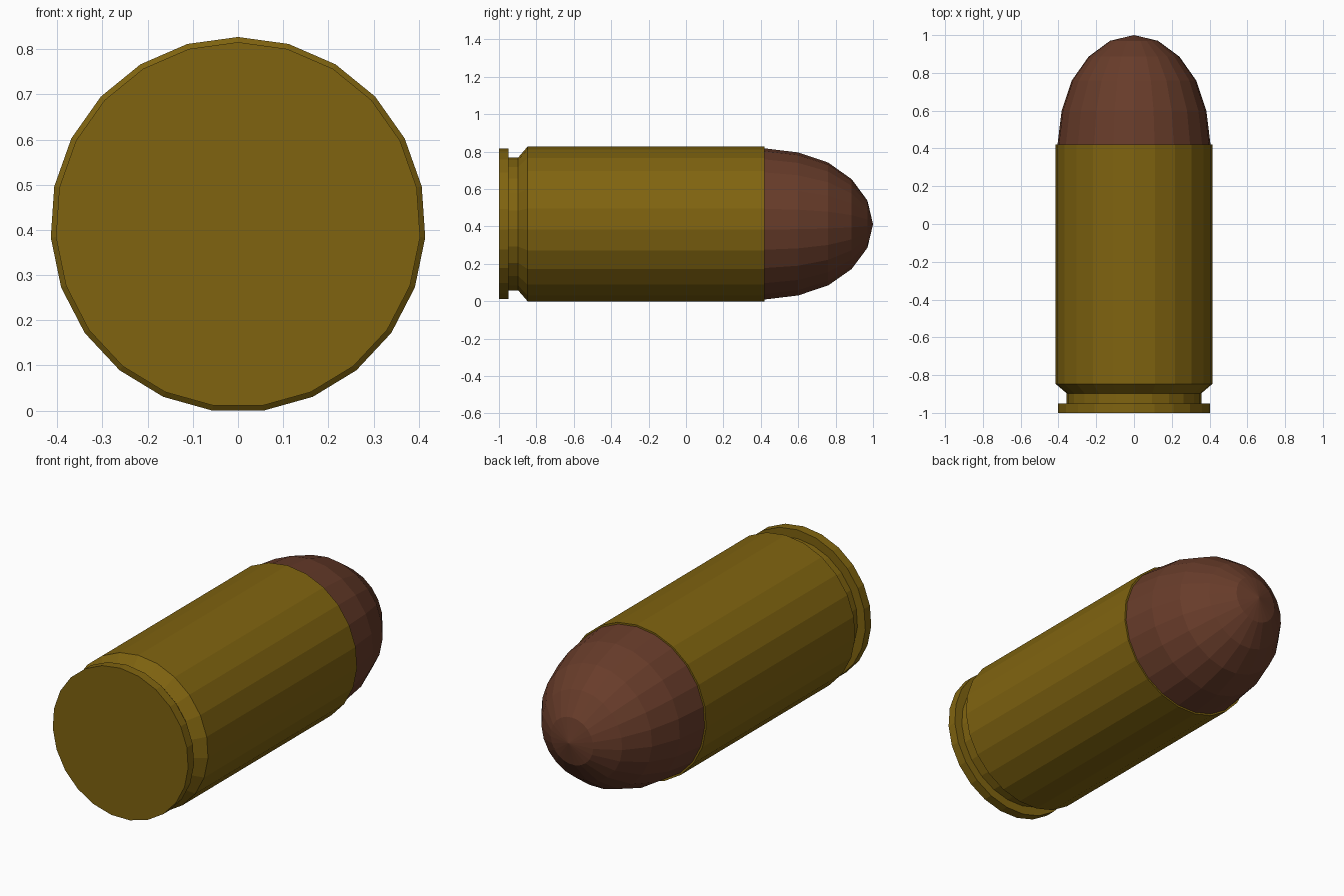
import bpy, bmesh, math

if "Cube" in bpy.data.objects:
    bpy.data.objects.remove(bpy.data.objects["Cube"])

SIDES = 23
CENTRE_Z = 0.4115


def material(name, rgb):
    m = bpy.data.materials.new(name)
    m.diffuse_color = (*rgb, 1)
    m.use_nodes = True
    m.node_tree.nodes["Principled BSDF"].inputs["Base Color"].default_value = m.diffuse_color
    return m


def lathe(name, profile, mat):
    """Revolve (y, radius) points around the y axis; zero radius makes a tip."""
    bm = bmesh.new()
    rings = []
    for y, r in profile:
        count = SIDES if r > 0 else 1
        rings.append([bm.verts.new((r * math.sin(2 * math.pi * i / SIDES), y,
                                    CENTRE_Z + r * math.cos(2 * math.pi * i / SIDES)))
                      for i in range(count)])
    for a, b in zip(rings, rings[1:]):
        for i in range(SIDES):
            j = (i + 1) % SIDES
            if len(b) == 1:
                bm.faces.new((a[i], a[j], b[0]))
            else:
                bm.faces.new((a[i], a[j], b[j], b[i]))
    # flat end caps
    for ring in (rings[0], rings[-1]):
        if len(ring) > 1:
            bm.faces.new(ring)
    bmesh.ops.recalc_face_normals(bm, faces=bm.faces)
    mesh = bpy.data.meshes.new(name)
    bm.to_mesh(mesh)
    bm.free()
    mesh.materials.append(mat)
    obj = bpy.data.objects.new(name, mesh)
    bpy.context.collection.objects.link(obj)
    return obj


brass = material("brass", (0.216, 0.127, 0.005))
copper = material("copper", (0.138, 0.045, 0.023))

# Case: rim, extractor groove, taper and straight wall
lathe("case", [(-1, 0.404), (-0.95, 0.404), (-0.95, 0.357), (-0.897, 0.357),
               (-0.847, 0.4154), (0.42, 0.4154)], brass)

# Rounded tip, seated just inside the case mouth
lathe("bullet_tip", [(0.40, 0.406), (0.42, 0.406), (0.60, 0.384), (0.76, 0.330),
                     (0.886, 0.241), (0.97, 0.127), (1.0, 0)], copper)
